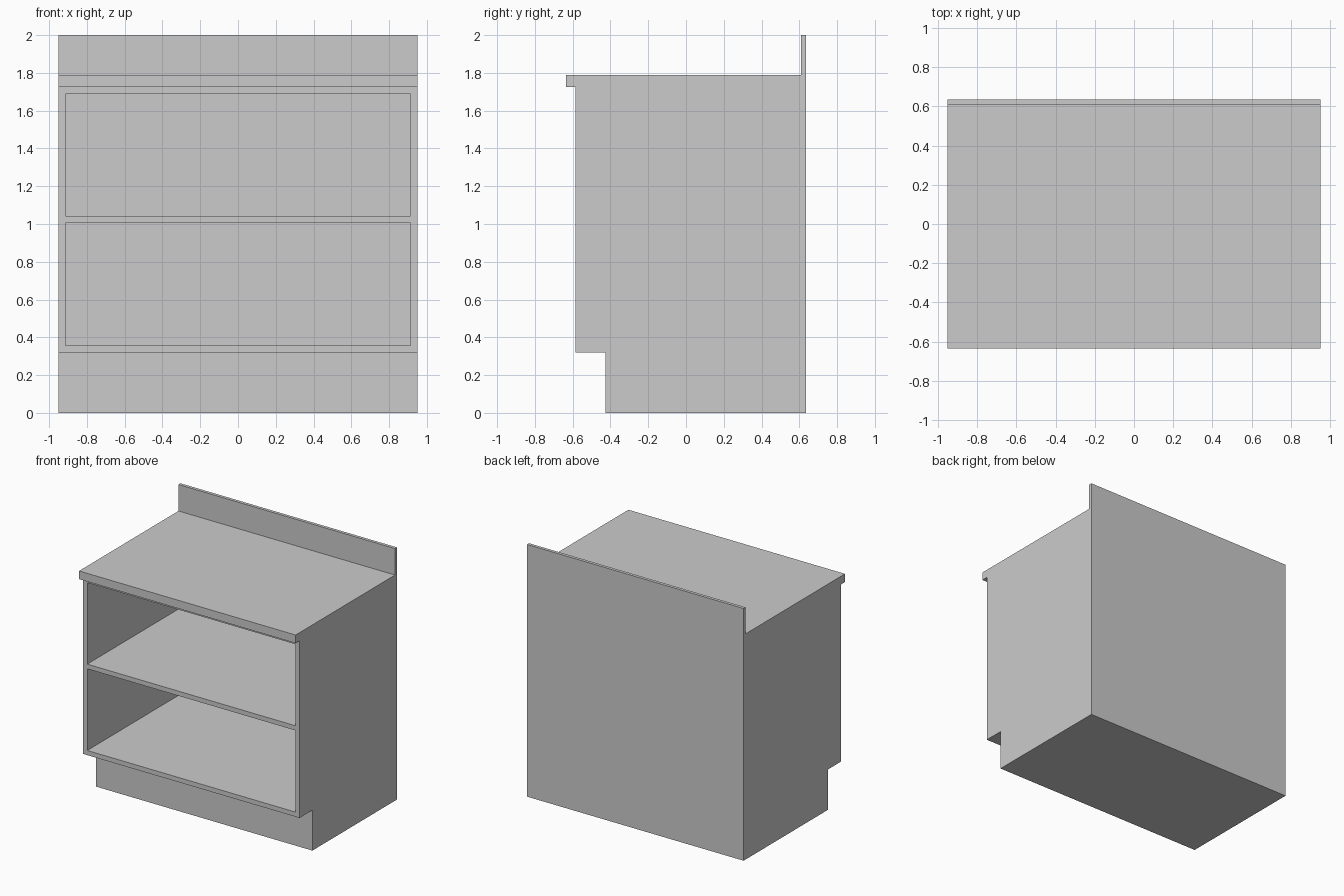
import bpy, bmesh
from mathutils import Vector

if "Cube" in bpy.data.objects:
    bpy.data.objects.remove(bpy.data.objects["Cube"])

HALF_W = 0.95    # half width of the cabinet
BOARD = 0.037    # board thickness
FRONT = -0.585   # front plane of the carcass
BACK_IN = 0.598  # inner face of the back panel


def finish(bm, name):
    bmesh.ops.recalc_face_normals(bm, faces=bm.faces[:])
    mesh = bpy.data.meshes.new(name)
    bm.to_mesh(mesh)
    bm.free()
    obj = bpy.data.objects.new(name, mesh)
    bpy.context.collection.objects.link(obj)
    return obj


# Cabinet body: side profile (y, z) with toe kick, worktop lip and backsplash
profile = [(-0.425, 0), (0.635, 0), (0.635, 2), (0.61, 2), (0.61, 1.79),
           (-0.635, 1.79), (-0.635, 1.725), (FRONT, 1.725), (FRONT, 0.32), (-0.425, 0.32)]
bm = bmesh.new()
side = bm.faces.new([bm.verts.new((-HALF_W, y, z)) for y, z in profile])
ext = bmesh.ops.extrude_face_region(bm, geom=[side])
bmesh.ops.translate(bm, vec=(2 * HALF_W, 0, 0),
                    verts=[g for g in ext["geom"] if isinstance(g, bmesh.types.BMVert)])
bmesh.ops.recalc_face_normals(bm, faces=bm.faces[:])

# Open compartment: inset the front face, then push it back
front = next(f for f in bm.faces if all(abs(v.co.y - FRONT) < 1e-4 for v in f.verts))
bmesh.ops.inset_region(bm, faces=[front], thickness=BOARD, use_even_offset=True)
inner = bmesh.ops.extrude_discrete_faces(bm, faces=[front])["faces"][0]
bmesh.ops.translate(bm, vec=(0, BACK_IN - FRONT, 0), verts=inner.verts[:])
finish(bm, "cabinet_body")

# Middle shelf, flush with the front
bm = bmesh.new()
bmesh.ops.create_cube(bm, size=1)
bmesh.ops.scale(bm, vec=(2 * (HALF_W - BOARD), BACK_IN - FRONT, BOARD), verts=bm.verts[:])
bmesh.ops.translate(bm, vec=Vector((0, (BACK_IN + FRONT) / 2, 1.023)), verts=bm.verts[:])
finish(bm, "shelf")
